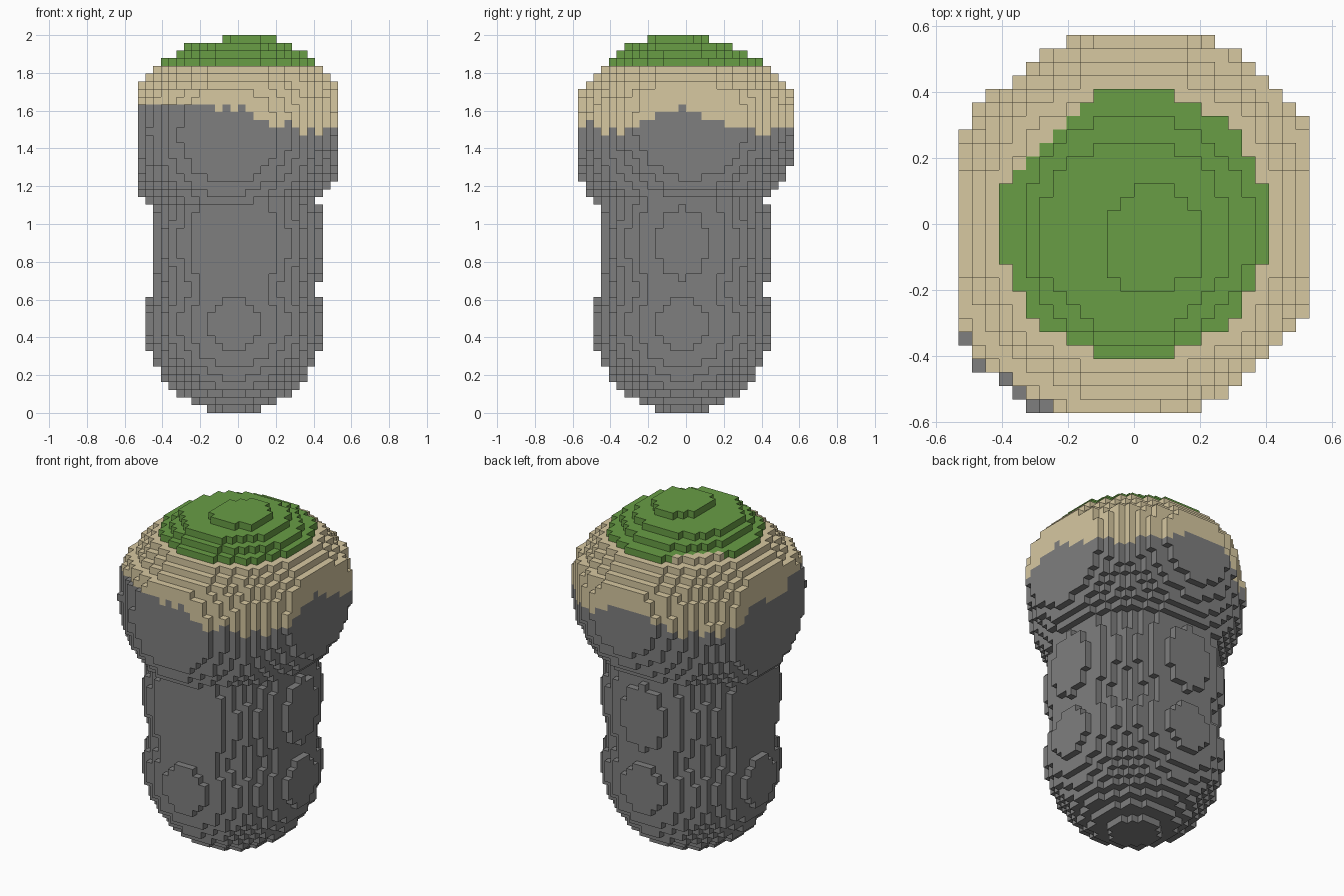
import bpy, bmesh, math, random
from mathutils import Vector

if "Cube" in bpy.data.objects:
    bpy.data.objects.remove(bpy.data.objects["Cube"])
random.seed(4)
V = 2 / 49                      # block size
NX, NY, NZ = 26, 28, 49         # grid size in blocks

# Overlapping balls in block units: centre, radius, upright stretch, flat-sided half width
BALLS = [
    ((-0.5, -0.5, 11.5), 11.5, 1, 12),          # base
    ((-0.5, -0.5, 22), 11.5, 1.4, 11),          # trunk
    ((-1.15, -0.95, 36.2), 14.1, 1, 14),        # head, lower
    ((0.6, 0.6, 37.6), 13.95, 1, 14),           # head, upper
]
# Top layers, lowest first: radius limit and centre
FIRST_CAP = 42
CAP = [(13.2, 0, 0), (12.3, 0, 0), (11.4, 0, 0), (9.95, 0, 0),
       (8.6, 0.2, -0.5), (7.2, 0, -0.8), (3.9, 1.4, -1.2)]
GRASS_LAYER = 45


def in_ball(p, c, r, stretch, half):
    d = p - Vector(c)
    d.z /= stretch
    return d.length <= r and max(abs(p.x), abs(p.y)) < half


def filled(p):
    layer = int(p.z)
    if layer >= FIRST_CAP:
        radius, cx, cy = CAP[layer - FIRST_CAP]
        if math.hypot(p.x - cx, p.y - cy) > radius:
            return False
        if layer >= GRASS_LAYER:
            return True
    return any(in_ball(p, *ball) for ball in BALLS)


def centre(cell):
    i, j, k = cell
    return Vector((i - NX / 2 + 0.5, j - NY / 2 + 0.5, k + 0.5))


# Ragged lower edge of the sand: hangs lower at the corners
jitter = {(i, j): random.uniform(-0.03, 0.025) for i in range(NX) for j in range(NY)}


def sand_edge(cell):
    p = centre(cell)
    angle = math.atan2(p.y, p.x)
    edge = 1.54 + 0.055 * math.cos(4 * angle)
    if p.x < 1 and p.y < -5:
        edge = 1.63
    return edge + jitter[cell[:2]]


def layer_name(cell):
    p = centre(cell)
    if cell[2] >= GRASS_LAYER and p.y - p.x < 13:
        return "grass_cap"
    return "sand_band" if p.z * V > sand_edge(cell) else "rock_body"


def material(name, rgb):
    m = bpy.data.materials.new(name)
    m.use_nodes = True
    m.diffuse_color = (*rgb, 1)
    m.node_tree.nodes["Principled BSDF"].inputs["Base Color"].default_value = (*rgb, 1)
    return m


def build(name, cells, solid, mat):
    """Mesh of the exposed block sides."""
    bm = bmesh.new()
    for cell in cells:
        c = centre(cell)
        for axis in range(3):
            for sign in (-1, 1):
                near = list(cell)
                near[axis] += sign
                if tuple(near) in solid:
                    continue
                n, u, w = Vector(), Vector(), Vector()
                n[axis] = sign / 2
                u[(axis + 1) % 3] = sign / 2
                w[(axis + 2) % 3] = 0.5
                corners = [c + n - u - w, c + n + u - w, c + n + u + w, c + n - u + w]
                bm.faces.new([bm.verts.new(q * V) for q in corners])
    bmesh.ops.remove_doubles(bm, verts=bm.verts, dist=V / 100)
    mesh = bpy.data.meshes.new(name)
    bm.to_mesh(mesh)
    bm.free()
    mesh.materials.append(mat)
    bpy.context.collection.objects.link(bpy.data.objects.new(name, mesh))


solid = {(i, j, k) for i in range(NX) for j in range(NY) for k in range(NZ)
         if filled(centre((i, j, k)))}
colours = {
    "rock_body": material("rock grey", (0.212, 0.212, 0.212)),
    "sand_band": material("sand", (0.68, 0.58, 0.355)),
    "grass_cap": material("grass green", (0.14, 0.34, 0.06)),
}
for name, mat in colours.items():
    build(name, [c for c in sorted(solid) if layer_name(c) == name], solid, mat)
